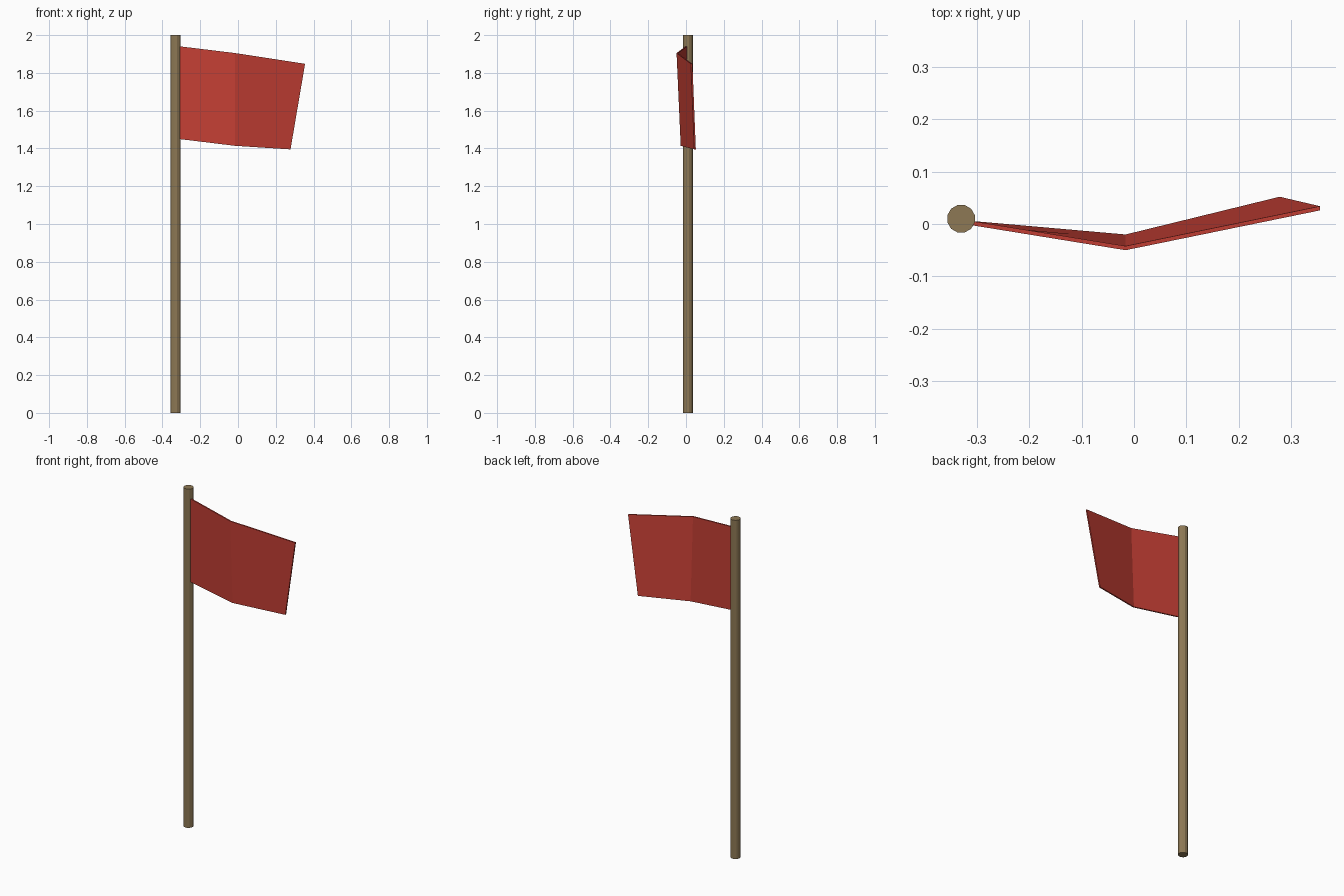
import bpy, bmesh, math

if "Cube" in bpy.data.objects:
    bpy.data.objects.remove(bpy.data.objects["Cube"])


def paint(obj, name, rgb):
    mat = bpy.data.materials.new(name)
    mat.diffuse_color = (*rgb, 1)
    mat.use_nodes = True
    mat.node_tree.nodes["Principled BSDF"].inputs["Base Color"].default_value = mat.diffuse_color
    obj.data.materials.append(mat)


# Pole: plain low-poly cylinder
bpy.ops.mesh.primitive_cylinder_add(vertices=12, radius=0.027, depth=2,
                                    location=(-0.33, 0.01, 1),
                                    rotation=(0, 0, math.radians(15)))
pole = bpy.context.object
pole.name = "pole"
paint(pole, "wood", (0.27, 0.19, 0.09))

# Flag: thin cloth with one vertical fold, as (top, bottom) stations of the front face
stations = [((-0.312, -0.002, 1.941), (-0.312, -0.002, 1.45)),
            ((-0.016, -0.050, 1.905), (-0.016, -0.028, 1.414)),
            ((0.355, 0.026, 1.848), (0.278, 0.044, 1.395))]
thickness = 0.008

bm = bmesh.new()
rings = []
for top, bottom in stations:
    back = [(x, y + thickness, z) for x, y, z in (bottom, top)]
    rings.append([bm.verts.new(p) for p in (top, bottom, *back)])
for a, b in zip(rings, rings[1:]):
    for i in range(4):
        j = (i + 1) % 4
        bm.faces.new((a[i], a[j], b[j], b[i]))
bm.faces.new(rings[0])
bm.faces.new(rings[-1])
bmesh.ops.recalc_face_normals(bm, faces=bm.faces)
mesh = bpy.data.meshes.new("flag")
bm.to_mesh(mesh)
bm.free()
flag = bpy.data.objects.new("flag", mesh)
bpy.context.collection.objects.link(flag)
paint(flag, "red cloth", (0.56, 0.05, 0.035))
